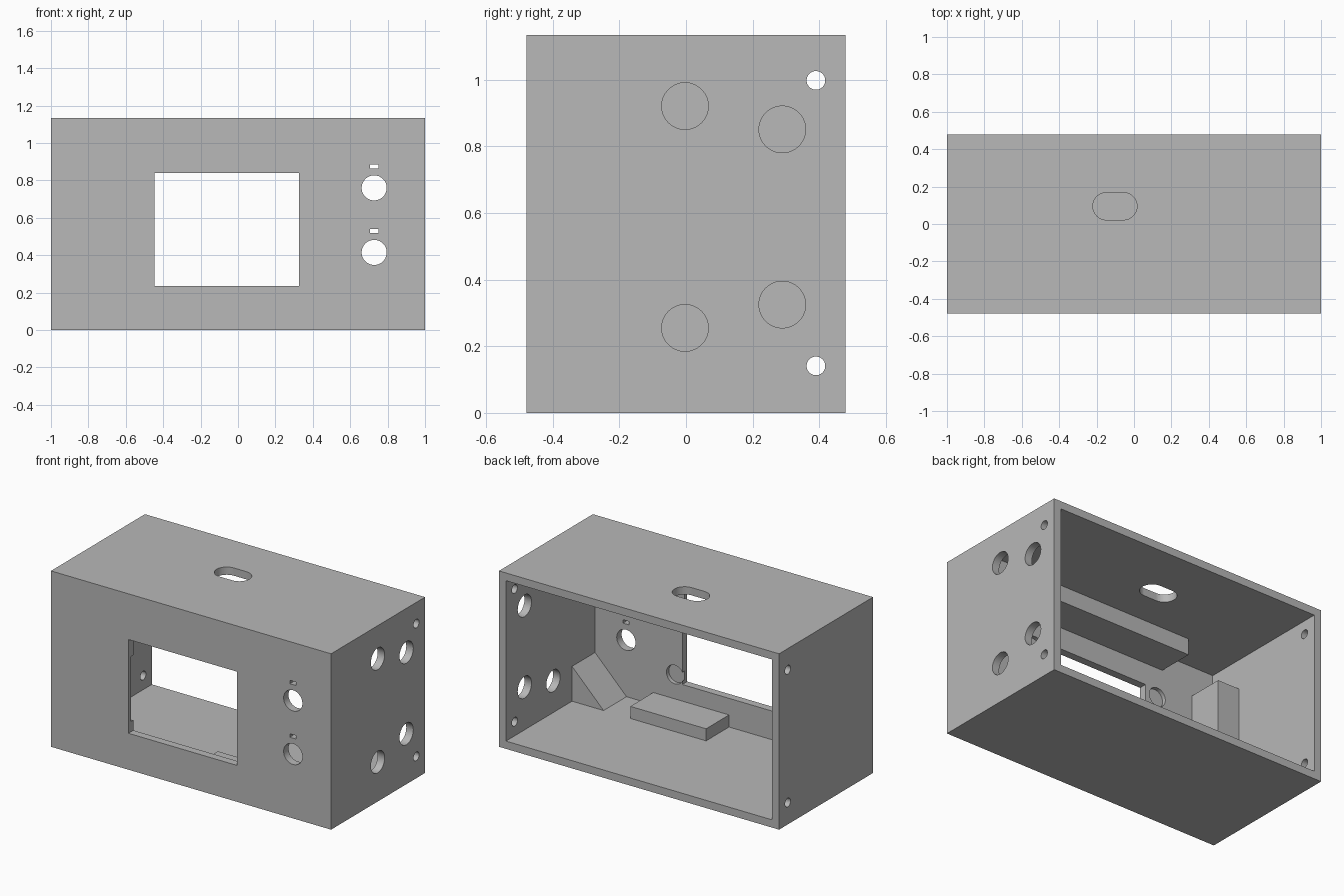
import bpy
import bmesh
from math import pi
from mathutils import Matrix, Vector

if "Cube" in bpy.data.objects:
    bpy.data.objects.remove(bpy.data.objects["Cube"], do_unlink=True)

HX, HY, H, T = 1.0, 0.479, 1.135, 0.05      # half width, half depth, height, wall
RIB_Y = (-HY + T / 2, -0.195)               # ribs run from inside the front wall

grey = bpy.data.materials.new("plain grey")
grey.use_nodes = True
grey.diffuse_color = (0.48, 0.48, 0.48, 1)
grey.node_tree.nodes["Principled BSDF"].inputs["Base Color"].default_value = grey.diffuse_color


def finish(name, bm):
    bmesh.ops.recalc_face_normals(bm, faces=bm.faces)
    mesh = bpy.data.meshes.new(name)
    bm.to_mesh(mesh)
    bm.free()
    mesh.materials.append(grey)
    obj = bpy.data.objects.new(name, mesh)
    bpy.context.collection.objects.link(obj)
    return obj


def box(name, xs, ys, zs):
    bm = bmesh.new()
    lo, hi = Vector((xs[0], ys[0], zs[0])), Vector((xs[1], ys[1], zs[1]))
    matrix = Matrix.Translation((lo + hi) / 2) @ Matrix.Diagonal((*(hi - lo), 1))
    bmesh.ops.create_cube(bm, size=1, matrix=matrix)
    return finish(name, bm)


def rod(name, centre, axis, radius, length):
    bm = bmesh.new()
    turn = {"X": Matrix.Rotation(pi / 2, 4, "Y"),
            "Y": Matrix.Rotation(pi / 2, 4, "X"),
            "Z": Matrix.Identity(4)}[axis]
    bmesh.ops.create_cone(bm, cap_ends=True, segments=64, radius1=radius, radius2=radius,
                          depth=length, matrix=Matrix.Translation(centre) @ turn)
    return finish(name, bm)


def prism(name, profile, ys):
    # extrude an x-z outline along y
    bm = bmesh.new()
    face = bm.faces.new([bm.verts.new((x, ys[0], z)) for x, z in profile])
    grown = bmesh.ops.extrude_face_region(bm, geom=[face])["geom"]
    moved = [g for g in grown if isinstance(g, bmesh.types.BMVert)]
    bmesh.ops.translate(bm, verts=moved, vec=(0, ys[1] - ys[0], 0))
    return finish(name, bm)


def cut(target, cutter):
    cutter.hide_render = True
    mod = target.modifiers.new("cut", "BOOLEAN")
    mod.operation, mod.solver, mod.object = "DIFFERENCE", "EXACT", cutter
    bpy.context.view_layer.update()
    depsgraph = bpy.context.evaluated_depsgraph_get()
    mesh = bpy.data.meshes.new_from_object(target.evaluated_get(depsgraph))
    target.modifiers.clear()
    target.data = mesh
    bpy.data.objects.remove(cutter, do_unlink=True)


# Case, hollow and open at the back
case = box("case", (-HX, HX), (-HY, HY), (0, H))
cut(case, box("hollow", (-HX + T, HX - T), (-HY + T, HY + 0.1), (T, H - T)))

# Display window with a shallow side pocket on its inner edge
front = (-HY - 0.1, -HY + 0.1)
cut(case, box("window", (-0.447, 0.327), front, (0.235, 0.84)))
cut(case, box("side_pocket", (-0.47, -0.44), (-HY + T / 2, front[1]), (0.30, 0.72)))

# Blind screw recesses around the window, inside the front wall
for x in (-0.535, 0.38):
    for z in (0.285, 0.79):
        cut(case, rod("recess", (x, -HY + T / 2 + 0.05, z), "Y", 0.06, 0.1))

# Button holes with an indicator slot above each
for z in (0.415, 0.76):
    cut(case, rod("button_hole", (0.728, -HY, z), "Y", 0.067, 0.2))
    cut(case, box("indicator_slot", (0.706, 0.75), front, (z + 0.103, z + 0.125)))

# Large connector holes on the left side only
for y, z in ((-0.003, 0.255), (-0.003, 0.921), (0.289, 0.325), (0.289, 0.851)):
    cut(case, rod("connector_hole", (HX, y, z), "X", 0.07, 0.2))

# Small fixing holes through both sides
for side in (-HX, HX):
    for z in (0.141, 0.998):
        cut(case, rod("fixing_hole", (side, 0.39, z), "X", 0.028, 0.2))

# Rounded slot in the top
for x in (-0.147, -0.057):
    cut(case, rod("slot_end", (x, 0.095, H), "Z", 0.073, 0.2))
cut(case, box("slot_middle", (-0.147, -0.057), (0.022, 0.168), (H - 0.1, H + 0.1)))

# Stiffening ribs behind the front wall
box("floor_rib", (-0.007, 0.534), RIB_Y, (T / 2, 0.128))
box("ceiling_rib", (-0.573, 0.573), RIB_Y, (0.98, H - T / 2))
box("side_rib", (-HX + T / 2, -0.795), RIB_Y, (0.24, 0.894))

# Sloping corner gussets at floor and ceiling
wall, leg, sunk = HX - T, 0.225, T / 2
outline = ((wall, T + leg), (wall - leg, T), (wall - leg, T - sunk),
           (wall + sunk, T - sunk), (wall + sunk, T + leg))
prism("lower_gusset", outline, RIB_Y)
prism("upper_gusset", [(x, H - z) for x, z in outline], RIB_Y)
